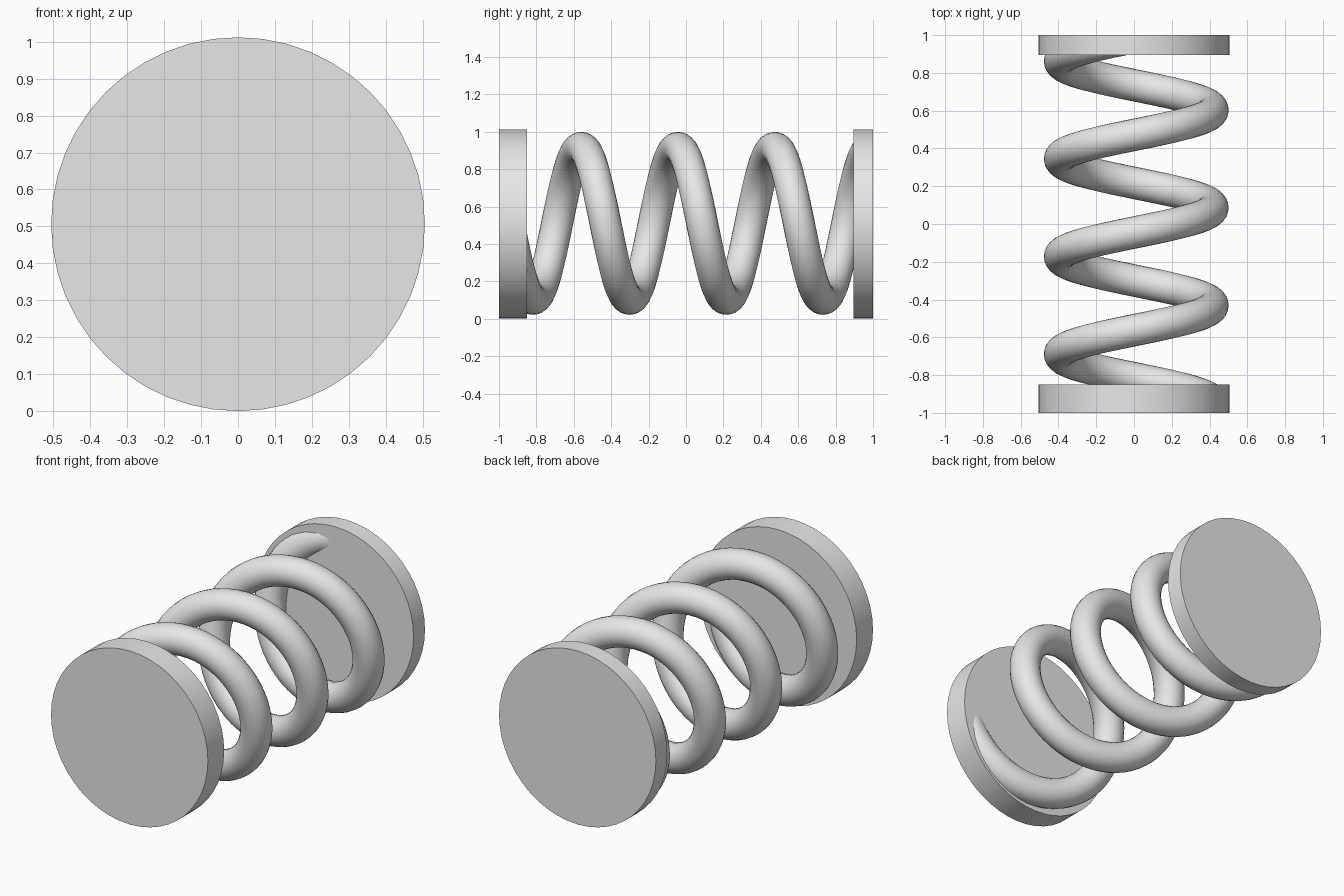
import bpy, bmesh
from math import sin, cos, pi, tau
from mathutils import Vector, Matrix

cube = bpy.data.objects.get("Cube")
if cube:
    bpy.data.objects.remove(cube, do_unlink=True)

grey = bpy.data.materials.new("light grey")
grey.use_nodes = True
grey.diffuse_color = (0.8, 0.8, 0.8, 1)
grey.node_tree.nodes["Principled BSDF"].inputs["Base Color"].default_value = grey.diffuse_color


def add_object(name, bm):
    """Turn a bmesh into a grey object, smooth with sharp rims."""
    bmesh.ops.recalc_face_normals(bm, faces=bm.faces)
    mesh = bpy.data.meshes.new(name)
    bm.to_mesh(mesh)
    bm.free()
    mesh.materials.append(grey)
    obj = bpy.data.objects.new(name, mesh)
    bpy.context.collection.objects.link(obj)
    bpy.ops.object.select_all(action='DESELECT')
    obj.select_set(True)
    bpy.context.view_layer.objects.active = obj
    bpy.ops.object.shade_smooth_by_angle(angle=pi / 6)
    return obj


# End plates: round discs facing along y
PLATE_R = 0.506


def plate(name, y0, y1):
    bm = bmesh.new()
    place = Matrix.Translation((0, (y0 + y1) / 2, PLATE_R)) @ Matrix.Rotation(pi / 2, 4, 'X')
    bmesh.ops.create_cone(bm, cap_ends=True, segments=48, radius1=PLATE_R,
                          radius2=PLATE_R, depth=y1 - y0, matrix=place)
    add_object(name, bm)


plate("front_plate", -1, -0.85)
plate("back_plate", 0.895, 1)

# Coil: a tube swept along a helix, trimmed flat inside both plates
COIL_R, TUBE_R, PITCH = 0.404, 0.085, 0.517
TOP_Y = -0.56          # where the first full turn reaches its top
STEPS, SIDES = 64, 24  # rings per turn, sides of the tube
centre = Vector((0.012, TOP_Y, 0.51))
rise = PITCH / tau

bm = bmesh.new()
rings = []
for i in range(-STEPS, int(STEPS * 3.25) + 1):
    a = tau * i / STEPS
    out = Vector((sin(a), 0, cos(a)))
    along = Vector((COIL_R * cos(a), rise, -COIL_R * sin(a))).normalized()
    side = along.cross(out)
    middle = centre + out * COIL_R + Vector((0, rise * a, 0))
    rings.append([bm.verts.new(middle + TUBE_R * (out * cos(b) + side * sin(b)))
                  for b in (tau * k / SIDES for k in range(SIDES))])
for r0, r1 in zip(rings, rings[1:]):
    for k in range(SIDES):
        n = (k + 1) % SIDES
        bm.faces.new((r0[k], r0[n], r1[n], r1[k]))
for y in (-0.93, 0.95):
    bmesh.ops.bisect_plane(bm, geom=bm.verts[:] + bm.edges[:] + bm.faces[:],
                           plane_co=(0, y, 0), plane_no=(0, 1 if y > 0 else -1, 0),
                           clear_outer=True)
bmesh.ops.holes_fill(bm, edges=[e for e in bm.edges if e.is_boundary], sides=0)
add_object("coil", bm)
